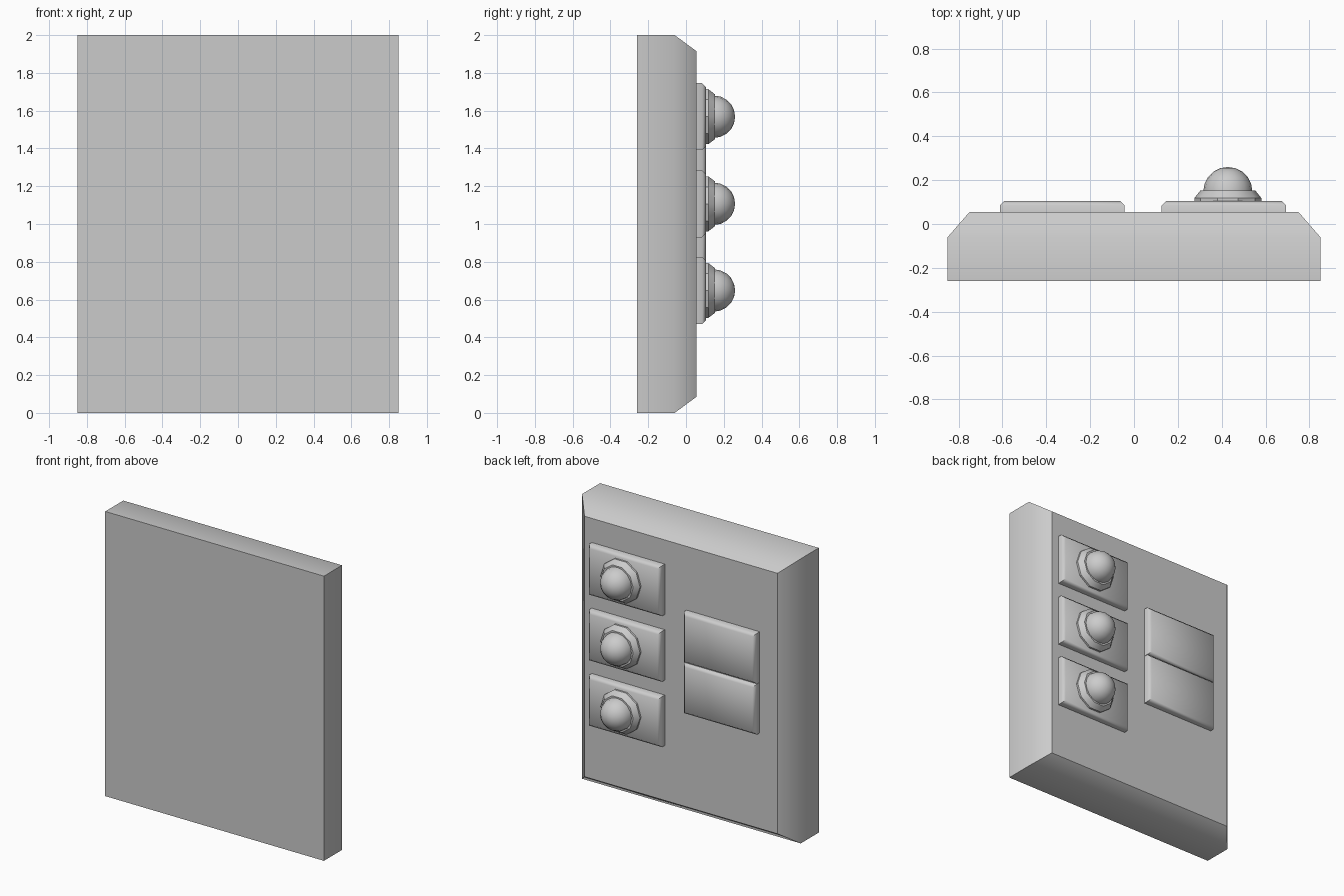
import bpy, bmesh, math
from mathutils import Matrix

if "Cube" in bpy.data.objects:
    bpy.data.objects.remove(bpy.data.objects["Cube"])


def finish(bm, name, angle):
    bmesh.ops.recalc_face_normals(bm, faces=bm.faces[:])
    mesh = bpy.data.meshes.new(name)
    bm.to_mesh(mesh)
    bm.free()
    obj = bpy.data.objects.new(name, mesh)
    bpy.context.collection.objects.link(obj)
    bpy.ops.object.select_all(action='DESELECT')
    obj.select_set(True)
    bpy.context.view_layer.objects.active = obj
    bpy.ops.object.shade_smooth_by_angle(angle=math.radians(angle))
    return obj


def chamfered_slab(name, cx, cz, w, h, y0, y1, y2, inset_x, inset_z, angle):
    """Box from y0 to y1, tapering to a smaller face at y2."""
    bm = bmesh.new()
    rings = []
    for y, ix, iz in ((y0, 0, 0), (y1, 0, 0), (y2, inset_x, inset_z)):
        a, b = w / 2 - ix, h / 2 - iz
        rings.append([bm.verts.new((cx + sx * a, y, cz + sz * b))
                      for sx, sz in ((-1, -1), (1, -1), (1, 1), (-1, 1))])
    bm.faces.new(rings[0])
    bm.faces.new(rings[-1])
    for lo, hi in zip(rings, rings[1:]):
        for i in range(4):
            j = (i + 1) % 4
            bm.faces.new((lo[i], lo[j], hi[j], hi[i]))
    return finish(bm, name, angle)


def lathe(name, x, z, profile, sides, angle):
    """Turn a (radius, y) profile around the y direction."""
    bm = bmesh.new()
    verts = [bm.verts.new((r, y, 0)) for r, y in profile]
    edges = [bm.edges.new(p) for p in zip(verts, verts[1:])]
    bmesh.ops.spin(bm, geom=verts + edges, cent=(0, 0, 0), axis=(0, 1, 0),
                   angle=math.tau, steps=sides)
    bmesh.ops.remove_doubles(bm, verts=bm.verts[:], dist=1e-4)
    bmesh.ops.transform(bm, matrix=Matrix.Translation((x, 0, z)), verts=bm.verts[:])
    return finish(bm, name, angle)


# Main panel, chamfered toward +y
chamfered_slab("panel", 0, 1, 1.70, 2.0, -0.26, -0.06, 0.055, 0.10, 0.085, 45)

# Switch plates without buttons
for i, z in enumerate((0.933, 1.29)):
    chamfered_slab(f"blank_plate_{i}", -0.327, z, 0.567, 0.355,
                   0.04, 0.085, 0.105, 0.02, 0.02, 46)

# Button plates, each with a collar and a domed button
dome = [(0.112 * math.cos(t), 0.148 + 0.112 * math.sin(t))
        for t in (math.pi / 2 * k / 5 for k in range(6))]
dome[-1] = (0, 0.26)
for i, z in enumerate((0.648, 1.107, 1.568)):
    chamfered_slab(f"button_plate_{i}", 0.41, z, 0.567, 0.355,
                   0.04, 0.085, 0.105, 0.02, 0.02, 46)
    lathe(f"button_collar_{i}", 0.428, z,
          [(0, 0.09), (0.153, 0.09), (0.153, 0.118), (0.125, 0.153), (0, 0.153)], 10, 30)
    lathe(f"button_dome_{i}", 0.428, z, [(0, 0.14), (0.112, 0.14)] + dome, 16, 40)
